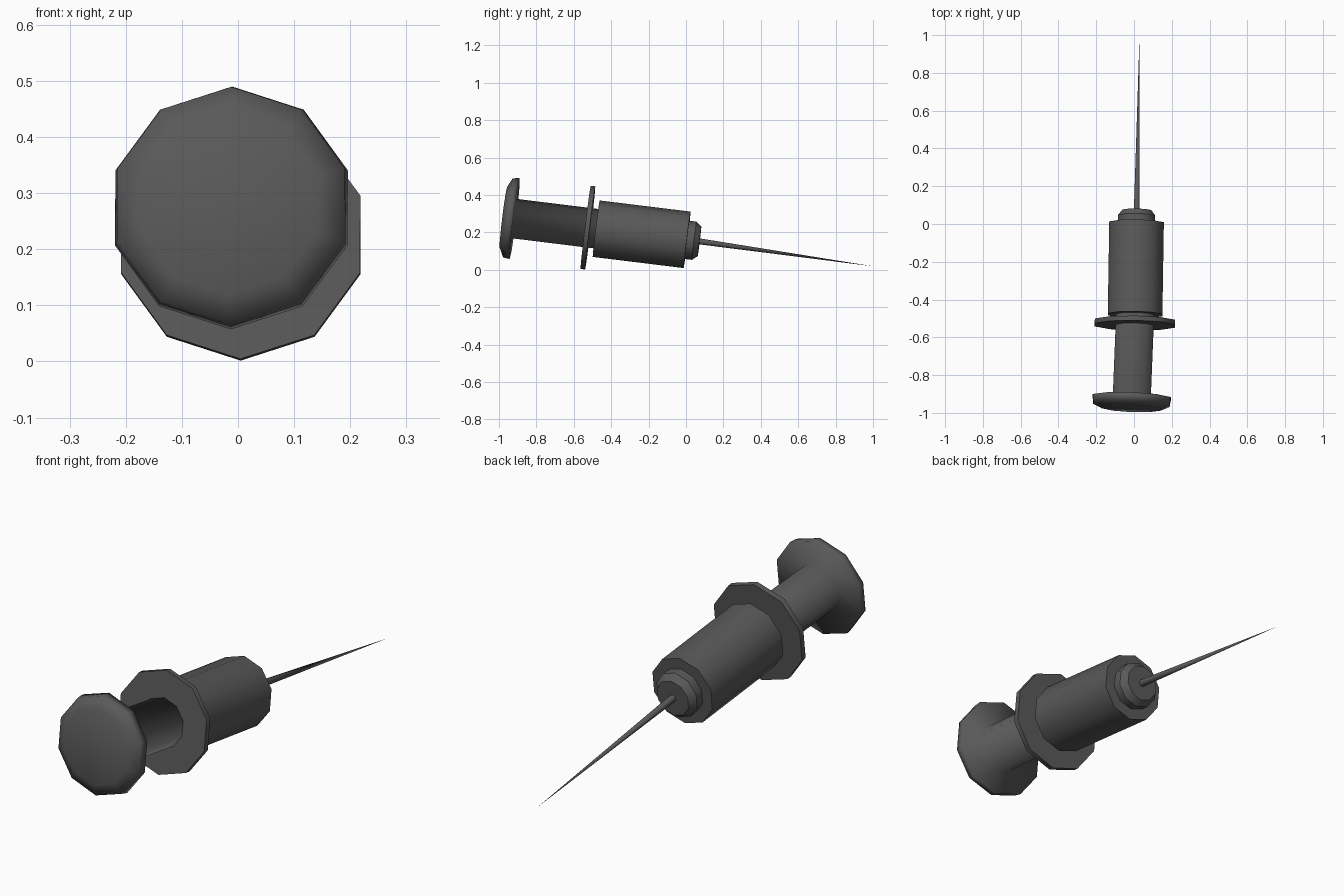
import bpy, bmesh, math
from mathutils import Matrix

if "Cube" in bpy.data.objects:
    bpy.data.objects.remove(bpy.data.objects["Cube"])

SIDES = 10
TILT = math.radians(-7)
AXIS_Z = 0.161      # height of the axis at y = 0


def lathe(name, profile, yaw, x0, smooth=40, tip=(0, 0)):
    """Spin (distance along axis, radius) points round the tilted axis.
    Radius 0 gives a single point, moved sideways by tip."""
    bm = bmesh.new()
    rings = []
    for t, r in profile:
        if r == 0:
            rings.append([bm.verts.new((tip[0], t, tip[1]))])
        else:
            rings.append([bm.verts.new((r * math.sin(a), t, r * math.cos(a)))
                          for a in (2 * math.pi * i / SIDES for i in range(SIDES))])
    for a, b in zip(rings, rings[1:]):
        for i in range(SIDES):
            j = (i + 1) % SIDES
            if len(b) == 1:
                bm.faces.new((a[i], a[j], b[0]))
            else:
                bm.faces.new((a[i], a[j], b[j], b[i]))
    for ring in (rings[0], rings[-1]):
        if len(ring) > 1:
            bm.faces.new(ring)
    bmesh.ops.recalc_face_normals(bm, faces=bm.faces)
    # lay the part along the tilted, slightly turned axis
    bm.transform(Matrix.Translation((x0, 0, AXIS_Z))
                 @ Matrix.Rotation(-yaw, 4, 'Z') @ Matrix.Rotation(TILT, 4, 'X'))
    me = bpy.data.meshes.new(name)
    bm.to_mesh(me)
    bm.free()
    ob = bpy.data.objects.new(name, me)
    bpy.context.collection.objects.link(ob)
    me.materials.append(grey)
    bpy.ops.object.select_all(action='DESELECT')
    ob.select_set(True)
    bpy.context.view_layer.objects.active = ob
    bpy.ops.object.shade_smooth_by_angle(angle=math.radians(smooth))
    return ob


grey = bpy.data.materials.new("dark_grey")
grey.diffuse_color = (0.1, 0.1, 0.1, 1)
grey.use_nodes = True
grey.node_tree.nodes["Principled BSDF"].inputs["Base Color"].default_value = grey.diffuse_color

# plunger: domed thumb pad and rod, shaded as one soft surface
lathe("plunger", [(-0.984, 0.164), (-0.960, 0.213), (-0.924, 0.218),
                  (-0.924, 0.106), (-0.470, 0.106)], 0.04, 0.025, smooth=100)

# finger flange
lathe("finger_flange", [(-0.541, 0.224), (-0.516, 0.224)], 0.016, 0.0134)

# barrel
lathe("barrel", [(-0.484, 0.152), (0.006, 0.152)], 0.016, 0.0134)

# stepped hub at the needle end
lathe("needle_hub", [(0.000, 0.103), (0.044, 0.103), (0.073, 0.080)],
      0.016, 0.0134, smooth=36.5)

# needle, drooping a little below the axis
lathe("needle", [(0.068, 0.016), (1.008, 0)], 0.016, 0.0134, tip=(0, -0.019))
